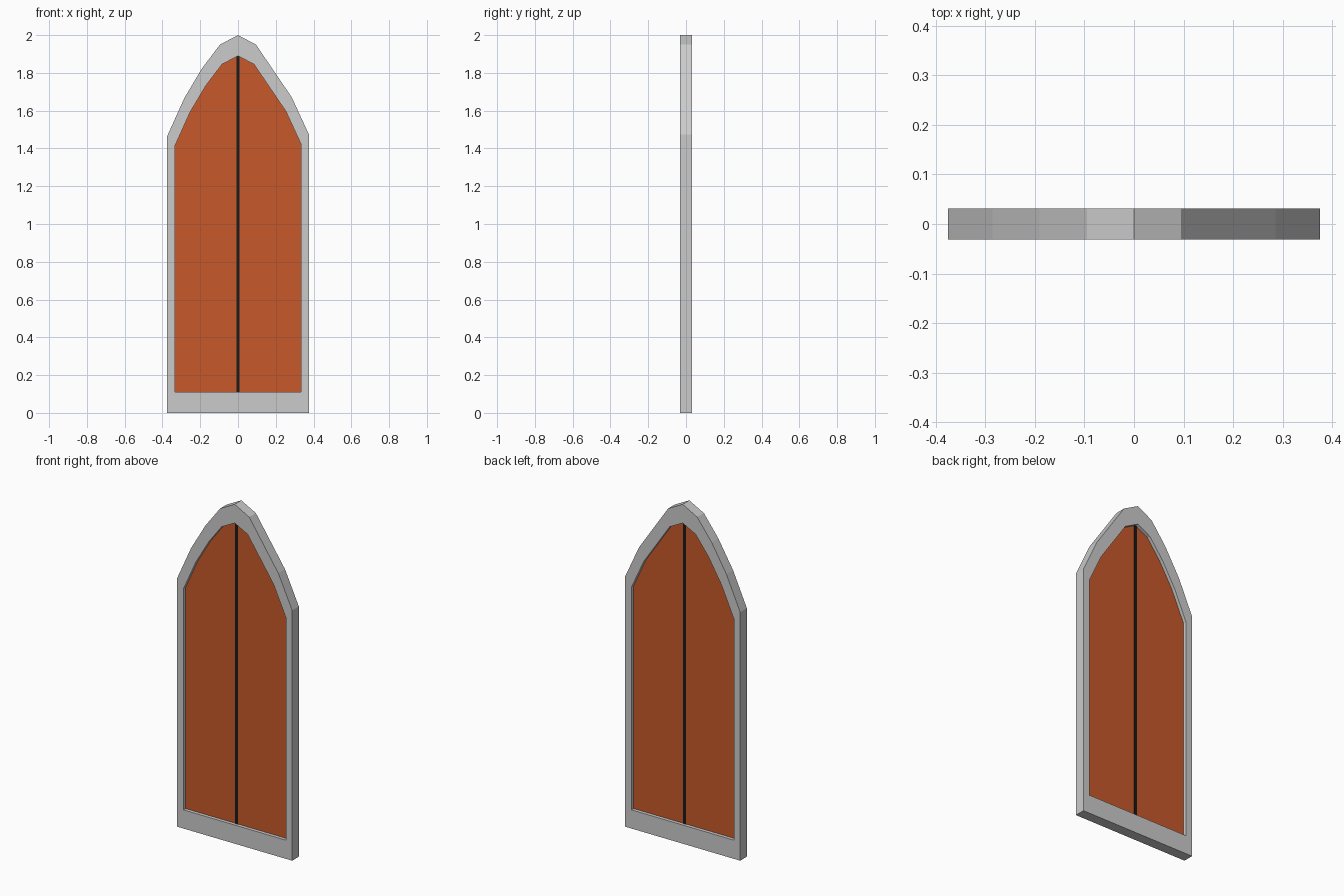
import bpy, bmesh

if "Cube" in bpy.data.objects:
    bpy.data.objects.remove(bpy.data.objects["Cube"])

# Pointed-arch outline in x, z (right shoulder has one point fewer)
OUTER = [(-0.375, 0), (0.375, 0), (0.375, 1.475), (0.285, 1.67), (0.095, 1.95),
         (0, 2), (-0.095, 1.95), (-0.19, 1.825), (-0.285, 1.665), (-0.375, 1.465)]
INSET = 0.89
INNER = [(x * INSET, 1 + (z - 1) * INSET) for x, z in OUTER]
APEX = 5
HALF_DEPTH, PANEL_HALF, STRIP_HALF = 0.031, 0.011, 0.014
STRIP_W = 0.009


def material(name, color):
    m = bpy.data.materials.new(name)
    m.diffuse_color = color
    m.use_nodes = True
    m.node_tree.nodes["Principled BSDF"].inputs["Base Color"].default_value = m.diffuse_color
    return m


def finish(bm, name, mat=None):
    bmesh.ops.recalc_face_normals(bm, faces=bm.faces)
    me = bpy.data.meshes.new(name)
    bm.to_mesh(me)
    bm.free()
    ob = bpy.data.objects.new(name, me)
    bpy.context.collection.objects.link(ob)
    if mat:
        me.materials.append(mat)
    return ob


def loop(bm, pts, y):
    return [bm.verts.new((x, y, z)) for x, z in pts]


def bridge(bm, a, b):
    n = len(a)
    for i in range(n):
        j = (i + 1) % n
        bm.faces.new((a[i], a[j], b[j], b[i]))


def slab(name, pts, half, mat):
    bm = bmesh.new()
    front, back = loop(bm, pts, -half), loop(bm, pts, half)
    bm.faces.new(front)
    bm.faces.new(back)
    bridge(bm, front, back)
    return finish(bm, name, mat)


# Frame: ring between the outer and inner outlines
bm = bmesh.new()
rings = [loop(bm, OUTER, -HALF_DEPTH), loop(bm, OUTER, HALF_DEPTH),
         loop(bm, INNER, HALF_DEPTH), loop(bm, INNER, -HALF_DEPTH)]
for i in range(4):
    bridge(bm, rings[i], rings[(i + 1) % 4])
finish(bm, "arch_frame")

# Two recessed orange panels
orange = material("orange", (0.57, 0.1, 0.024, 1))
bottom, top = INNER[0][1], INNER[APEX][1]
slab("right_panel", [(0, bottom)] + INNER[1:APEX + 1], PANEL_HALF, orange)
slab("left_panel", [(0, bottom), INNER[APEX]] + INNER[APEX + 1:] + [INNER[0]],
     PANEL_HALF, orange)

# Black centre strip
slab("centre_strip", [(-STRIP_W, bottom), (STRIP_W, bottom),
                      (STRIP_W, top), (-STRIP_W, top)],
     STRIP_HALF, material("black", (0.01, 0.01, 0.01, 1)))
